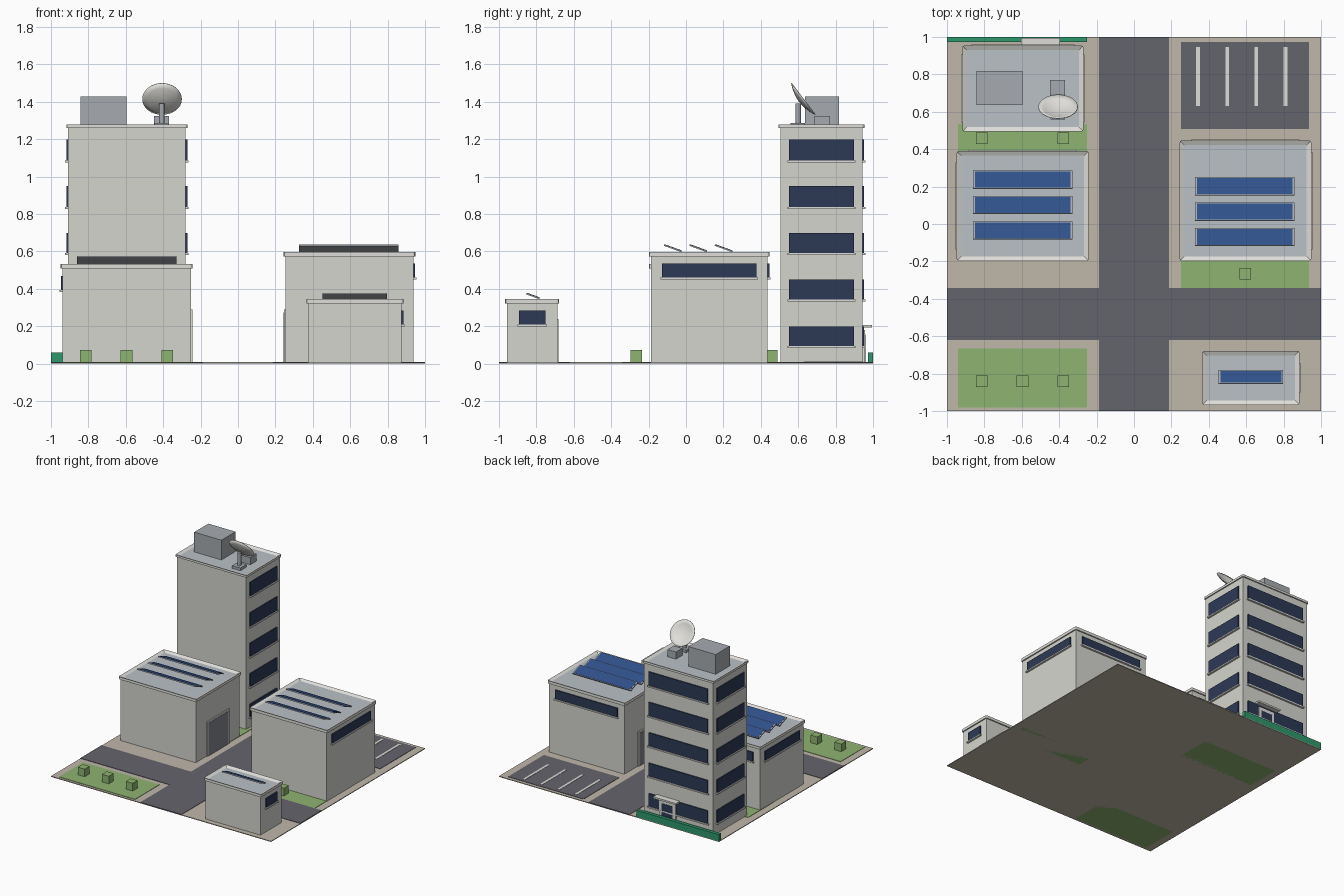
import bpy, bmesh, math
from mathutils import Matrix, Vector

if "Cube" in bpy.data.objects:
    bpy.data.objects.remove(bpy.data.objects["Cube"])


def mat(name, r, g, b):
    m = bpy.data.materials.new(name)
    m.diffuse_color = ((r / 255) ** 2.2, (g / 255) ** 2.2, (b / 255) ** 2.2, 1)
    m.use_nodes = True
    m.node_tree.nodes["Principled BSDF"].inputs["Base Color"].default_value = m.diffuse_color
    return m


WALL = mat("wall", 212, 212, 206)
TRIM = mat("trim", 222, 221, 216)
ROOF = mat("roof", 186, 192, 198)
METAL = mat("metal", 165, 170, 175)
GLASS = mat("window_glass", 48, 60, 86)
SOLAR = mat("solar_cell", 52, 82, 138)
PAVE = mat("paving", 190, 182, 168)
ROAD = mat("asphalt", 100, 100, 108)
GRASS = mat("grass", 140, 178, 112)
HEDGE = mat("hedge", 50, 150, 108)
DOOR = mat("door", 130, 132, 138)


def add_object(name, bm, *mats):
    me = bpy.data.meshes.new(name)
    bm.to_mesh(me)
    bm.free()
    ob = bpy.data.objects.new(name, me)
    bpy.context.collection.objects.link(ob)
    for m in mats:
        me.materials.append(m)
    return ob


def box_mesh(x, y, z):
    bm = bmesh.new()
    bmesh.ops.create_cube(bm, size=1)
    bmesh.ops.scale(bm, vec=(x[1] - x[0], y[1] - y[0], z[1] - z[0]), verts=bm.verts)
    bmesh.ops.translate(bm, vec=(sum(x) / 2, sum(y) / 2, sum(z) / 2), verts=bm.verts)
    return bm


def box(name, x, y, z, m):
    return add_object(name, box_mesh(x, y, z), m)


# Roof slab with rounded corners, raised rim and sunken deck
def roof_cap(name, x, y, z):
    o = 0.01
    bm = box_mesh((x[0] - o, x[1] + o), (y[0] - o, y[1] + o), z)
    upright = [e for e in bm.edges if abs(e.verts[0].co.z - e.verts[1].co.z) > 1e-4]
    bmesh.ops.bevel(bm, geom=upright, offset=0.012, segments=2, profile=0.5, affect='EDGES')
    bm.normal_update()
    top = max(bm.faces, key=lambda f: f.normal.z * f.calc_area())
    bmesh.ops.inset_individual(bm, faces=[top], thickness=0.025)
    bmesh.ops.translate(bm, vec=(0, 0, -0.012), verts=top.verts)
    top.material_index = 1
    add_object(name, bm, TRIM, ROOF)


# Thin plate on one wall, standing out by depth
def on_wall(name, b, side, u, z, depth, m):
    x, y = b
    if side == "left":
        box(name, (x[0] - depth, x[0] + 0.005), u, z, m)
    elif side == "right":
        box(name, (x[1] - 0.005, x[1] + depth), u, z, m)
    else:
        box(name, u, (y[1] - 0.005, y[1] + depth), z, m)


def window(b, side, z, inset, name):
    lo, hi = b[0] if side == "back" else b[1]
    u = (lo + inset, hi - inset)
    on_wall(name + "_window", b, side, u, z, 0.009, GLASS)
    on_wall(name + "_sill", b, side, (u[0] - 0.008, u[1] + 0.008),
            (z[0] - 0.011, z[0]), 0.016, TRIM)


def door(b, side, u, top, depth, rim, name, m):
    on_wall(name + "_frame", b, side, u, (0.006, top), depth, TRIM)
    on_wall(name + "_door", b, side, (u[0] + rim, u[1] - rim),
            (0.006, top - rim), depth + 0.002, m)


# Tilted panel: high edge towards the front
def solar_panel(name, x, yc, zc, depth):
    tilt = Matrix.Translation((sum(x) / 2, yc, zc)) @ Matrix.Rotation(math.radians(-20), 4, 'X')
    w = (x[1] - x[0]) / 2
    for part, e, z, m in (("frame", 0, (-0.005, 0.003), METAL),
                          ("cells", 0.009, (0, 0.0045), SOLAR)):
        bm = box_mesh((-w + e, w - e), (-depth / 2 + e / 2, depth / 2 - e / 2), z)
        bm.transform(tilt)
        add_object(f"{name}_{part}", bm, m)


# Ground, roads, parking and lawns
box("ground", (-1, 1), (-1, 1), (0, 0.006), PAVE)
box("main_road", (-0.187, 0.187), (-1, 1), (0.004, 0.009), ROAD)
for side, x in (("left", (-1, -0.187)), ("right", (0.187, 1))):
    box(f"cross_road_{side}", x, (-0.62, -0.342), (0.004, 0.009), ROAD)
box("parking_lot", (0.25, 0.936), (0.508, 0.973), (0.004, 0.009), ROAD)
for x in (0.342, 0.498, 0.654, 0.81):
    box("parking_line", (x - 0.01, x + 0.01), (0.63, 0.946), (0.008, 0.011), TRIM)
box("front_lawn", (-0.94, -0.25), (-0.98, -0.665), (0, 0.009), GRASS)
box("middle_lawn", (-0.94, -0.25), (0.2, 0.535), (0, 0.009), GRASS)
box("right_lawn", (0.25, 0.936), (-0.342, -0.185), (0, 0.009), GRASS)
for x, y in ((-0.815, -0.84), (-0.596, -0.84), (-0.378, -0.84),
             (-0.815, 0.459), (-0.378, 0.459), (0.594, -0.265)):
    box("bush", (x - 0.031, x + 0.031), (y - 0.031, y + 0.031), (0.006, 0.072), GRASS)
box("back_hedge", (-1, -0.25), (0.972, 1), (0.006, 0.06), HEDGE)

# Building shells: x, y, wall top, roof top
TOWER = ((-0.908, -0.28), (0.504, 0.944))
LEFT = ((-0.938, -0.252), (-0.188, 0.38))
RIGHT = ((0.254, 0.938), (-0.188, 0.437))
KIOSK = ((0.375, 0.875), (-0.957, -0.688))
for name, b, z, top in (("tower", TOWER, 1.26, 1.278), ("left_hall", LEFT, 0.51, 0.532),
                        ("right_hall", RIGHT, 0.572, 0.596), ("kiosk", KIOSK, 0.323, 0.345)):
    box(name + "_walls", *b, (0.004, z), WALL)
    roof_cap(name + "_roof", *b, (z, top))

# Windows
for i in range(5):
    z = (0.095 + 0.248 * i, 0.2 + 0.25 * i)
    for side in ("left", "right", "back"):
        window(TOWER, side, z, 0.046, f"tower_{side}")
for side in ("left", "back"):
    window(LEFT, side, (0.395, 0.47), 0.06, f"left_hall_{side}")
for side in ("right", "back"):
    window(RIGHT, side, (0.462, 0.535), 0.06, f"right_hall_{side}")
window(KIOSK, "right", (0.21, 0.285), 0.063, "kiosk_right")

# Doors and entrance canopy
door(LEFT, "right", (-0.05, 0.24), 0.29, 0.008, 0.015, "left_hall", DOOR)
door(RIGHT, "left", (-0.02, 0.27), 0.29, 0.008, 0.015, "right_hall", DOOR)
door(KIOSK, "back", (0.515, 0.735), 0.24, 0.005, 0.012, "kiosk", DOOR)
door(TOWER, "back", (-0.575, -0.425), 0.18, 0.014, 0.025, "tower", GLASS)
box("entrance_canopy", (-0.604, -0.396), (0.94, 0.994), (0.194, 0.208), TRIM)

# Solar panels
for name, x, y0, z in (("left_hall", (-0.86, -0.33), -0.035, 0.555),
                       ("right_hall", (0.327, 0.857), -0.07, 0.618)):
    for i in range(3):
        solar_panel(f"{name}_panel", x, y0 + 0.136 * i, z, 0.1)
solar_panel("kiosk_panel", (0.453, 0.797), -0.818, 0.363, 0.075)

# Tower rooftop equipment
box("plant_room", (-0.843, -0.595), (0.635, 0.818), (1.265, 1.428), METAL)
box("vent_box", (-0.448, -0.37), (0.688, 0.77), (1.265, 1.325), METAL)
box("dish_base", (-0.446, -0.37), (0.56, 0.636), (1.265, 1.288), METAL)
bm = bmesh.new()
bmesh.ops.create_cone(bm, cap_ends=True, segments=12, radius1=0.015, radius2=0.015, depth=0.115,
                      matrix=Matrix.Translation((-0.408, 0.6, 1.335)))
add_object("dish_post", bm, METAL)

# Dish: shallow bowl facing back and up
bm = bmesh.new()
profile = [bm.verts.new((0.106 * t, 0, 0.026 * t * t - 0.026)) for t in (0, 0.25, 0.5, 0.75, 1)]
edges = [bm.edges.new(p) for p in zip(profile, profile[1:])]
bmesh.ops.spin(bm, geom=profile + edges, cent=(0, 0, 0), axis=(0, 0, 1),
               angle=math.tau, steps=32, use_duplicate=False)
bmesh.ops.remove_doubles(bm, verts=bm.verts, dist=1e-4)
bmesh.ops.recalc_face_normals(bm, faces=bm.faces)
aim = Vector((0, 0.16, 0.121)).to_track_quat('Z', 'Y').to_matrix().to_4x4()
bm.transform(Matrix.Translation((-0.406, 0.626, 1.415)) @ aim)
dish = add_object("dish", bm, TRIM)
dish.modifiers.new("thickness", 'SOLIDIFY').thickness = 0.004
bpy.context.view_layer.objects.active = dish
dish.select_set(True)
bpy.ops.object.shade_smooth_by_angle()
